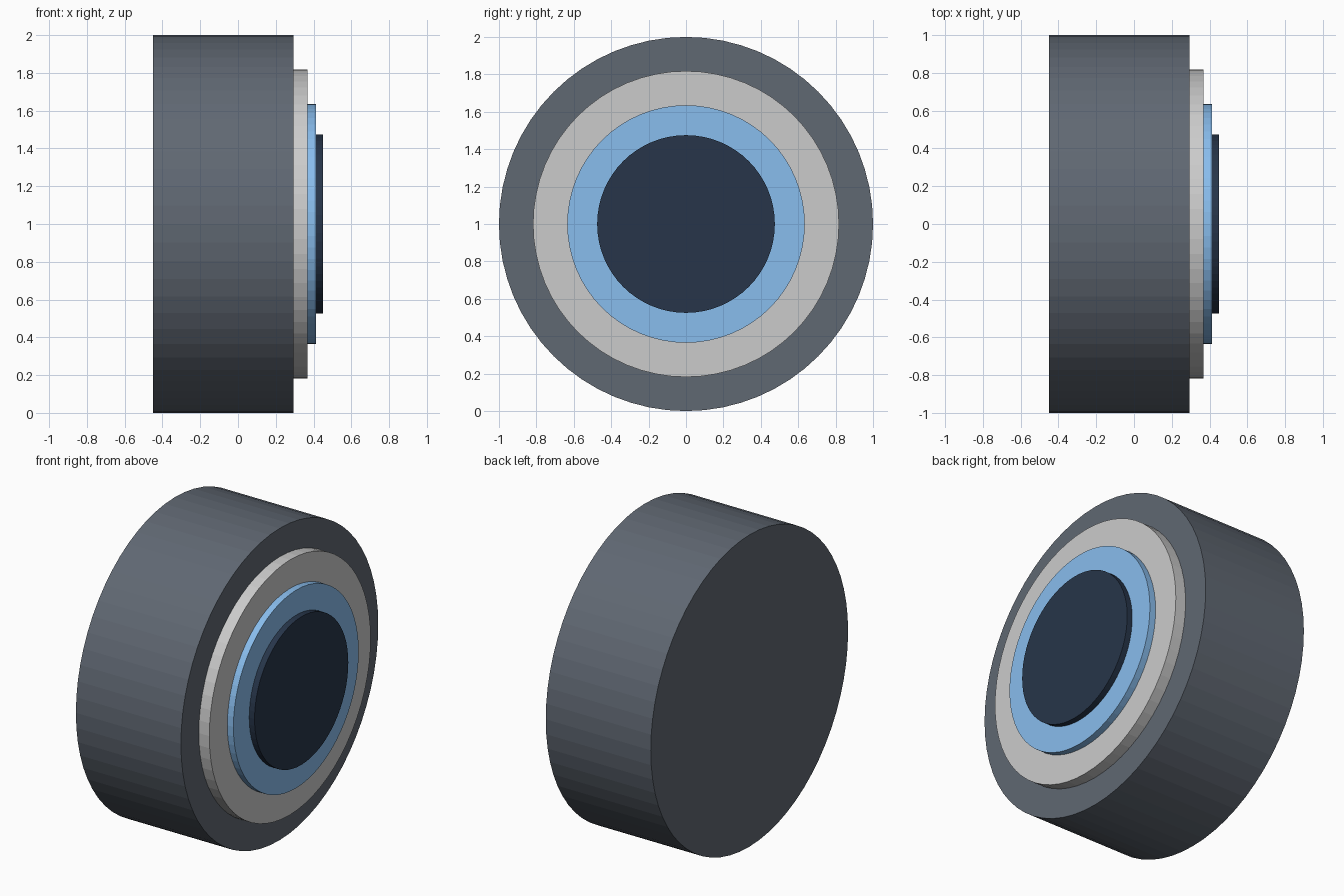
import bpy
from math import pi

if "Cube" in bpy.data.objects:
    bpy.data.objects.remove(bpy.data.objects["Cube"])


def disc(name, x0, x1, radius, color=None):
    """Cylinder along x, centred on z = 1."""
    bpy.ops.mesh.primitive_cylinder_add(
        vertices=64, radius=radius, depth=x1 - x0,
        location=((x0 + x1) / 2, 0, 1), rotation=(0, pi / 2, 0))
    obj = bpy.context.object
    obj.name = name
    if color:
        mat = bpy.data.materials.new(name + "_color")
        mat.diffuse_color = (*color, 1)
        mat.use_nodes = True
        mat.node_tree.nodes["Principled BSDF"].inputs["Base Color"].default_value = mat.diffuse_color
        obj.data.materials.append(mat)
    return obj


# Thick outer drum, then stepped discs stacked on its +x face
disc("drum_body", -0.45, 0.295, 1.0, (0.117, 0.138, 0.17))
disc("grey_step", 0.28, 0.369, 0.818)
disc("blue_step", 0.355, 0.412, 0.635, (0.25, 0.51, 0.85))
disc("dark_cap", 0.40, 0.45, 0.475, (0.02, 0.036, 0.068))
